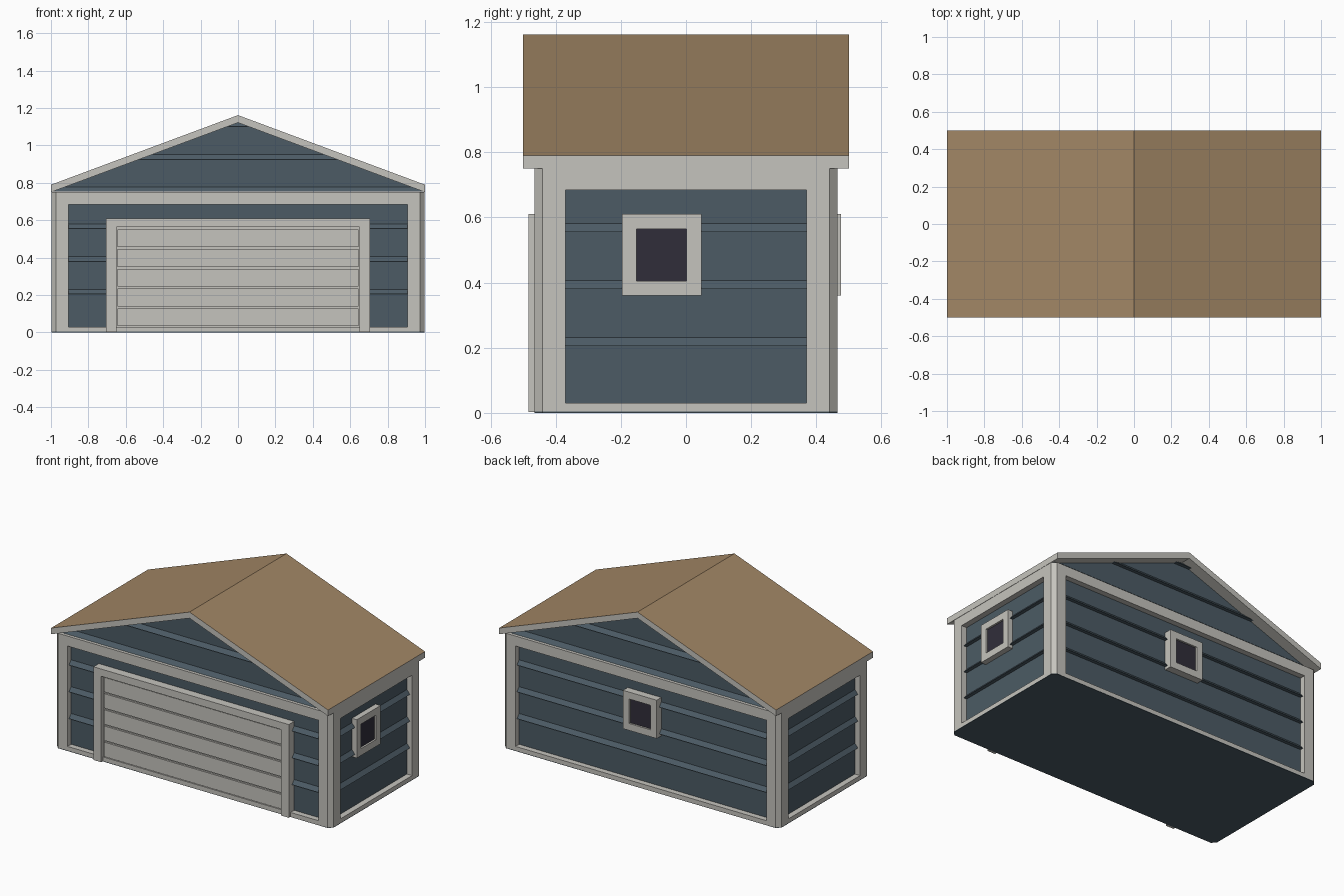
import bpy, bmesh
from mathutils import Vector

if "Cube" in bpy.data.objects:
    bpy.data.objects.remove(bpy.data.objects["Cube"], do_unlink=True)


def material(name, rgb):
    m = bpy.data.materials.new(name)
    m.use_nodes = True
    m.diffuse_color = (*rgb, 1)
    m.node_tree.nodes["Principled BSDF"].inputs["Base Color"].default_value = (*rgb, 1)
    return m


SIDING = material("slate blue siding", (0.072, 0.105, 0.13))
TRIM = material("off white trim", (0.56, 0.55, 0.51))
ROOF = material("tan roofing", (0.36, 0.24, 0.13))
GLASS = material("dark glass", (0.03, 0.027, 0.042))


def finish(name, bm, *mats):
    bmesh.ops.recalc_face_normals(bm, faces=bm.faces)
    mesh = bpy.data.meshes.new(name)
    bm.to_mesh(mesh)
    bm.free()
    for m in mats:
        mesh.materials.append(m)
    ob = bpy.data.objects.new(name, mesh)
    bpy.context.collection.objects.link(ob)
    return ob


def loft(rings):
    """Skin a stack of closed rings and cap both ends."""
    bm = bmesh.new()
    loops = [[bm.verts.new(p) for p in ring] for ring in rings]
    n = len(loops[0])
    for a, b in zip(loops, loops[1:]):
        for i in range(n):
            j = (i + 1) % n
            bm.faces.new((a[i], a[j], b[j], b[i]))
    bm.faces.new(loops[0])
    bm.faces.new(loops[-1])
    return bm


def prism(name, outline, z0, z1, mat):
    return finish(name, loft([[(x, y, z) for x, y in outline] for z in (z0, z1)]), mat)


def box(name, x, y, z, mat):
    outline = [(x[0], y[0]), (x[1], y[0]), (x[1], y[1]), (x[0], y[1])]
    return prism(name, outline, z[0], z[1], mat)


def rectangle(hx, hy, z):
    return [(-hx, -hy, z), (hx, -hy, z), (hx, hy, z), (-hx, hy, z)]


def boards(hx, hy, starts, top, lip_x, lip_y, lip_first):
    """Clapboards: each board flares out at its bottom edge."""
    rings = []
    for i, z in enumerate(starts):
        if i:
            rings.append(rectangle(hx, hy, z))
        if i or lip_first:
            rings.append(rectangle(hx + lip_x, hy + lip_y, z))
            rings.append(rectangle(hx, hy, z + 0.026))
        else:
            rings.append(rectangle(hx, hy, z))
    rings.append(rectangle(hx, hy, top))
    return loft(rings)


# Body: floor slab, clapboard walls, clapboard gables
W, D, EAVE, RIDGE, THICK = 0.998, 0.465, 0.75, 1.122, 0.04
CH = 0.025
floor = [(sx * x, sy * y) for sx, sy, pts in (
    (1, 1, ((W, D - CH), (W - CH, D))), (-1, 1, ((W - CH, D), (W, D - CH))),
    (-1, -1, ((W, D - CH), (W - CH, D))), (1, -1, ((W - CH, D), (W, D - CH)))) for x, y in pts]
prism("floor_slab", floor, 0, 0.004, SIDING)

finish("wall_siding", boards(0.96, 0.428, [0.003, 0.205, 0.38, 0.555], EAVE - 0.005,
                             0.022, 0.022, False), SIDING)
gable = boards(0.99, 0.428, [EAVE + 0.003, 0.925, 1.1], 1.15, 0, 0.022, True)
for s in (-1, 1):
    geom = gable.verts[:] + gable.edges[:] + gable.faces[:]
    bmesh.ops.bisect_plane(gable, geom=geom, plane_co=(0, 0, RIDGE + 0.004),
                           plane_no=Vector((s * (RIDGE - EAVE), 0, 1)), clear_outer=True)
finish("gable_siding", gable, SIDING)

# Roof: one folded slab, tan on top and trim on edges and soffit
section = [(-1, EAVE + THICK), (0, RIDGE + THICK), (1, EAVE + THICK),
           (1, EAVE), (0, RIDGE), (-1, EAVE)]
roof = finish("roof", loft([[(x, y, z) for x, z in section] for y in (-0.5, 0.5)]), TRIM, ROOF)
for p in roof.data.polygons:
    p.material_index = int(p.normal.z > 0.5)

# Corner posts with a chamfered outer edge
post = [(0.905, D), (W - CH, D), (W, D - CH), (W, 0.37), (0.94, 0.37), (0.94, 0.41), (0.905, 0.41)]
for sx, side in ((-1, "right"), (1, "left")):
    for sy, end in ((-1, "front"), (1, "back")):
        prism(f"{end}_{side}_corner_post", [(sx * x, sy * y) for x, y in post], 0.002, EAVE, TRIM)

# Top and bottom rails on all four walls
for label, z in (("top", (0.685, EAVE)), ("bottom", (0.002, 0.03))):
    for s, end in ((-1, "front"), (1, "back")):
        box(f"{end}_{label}_rail", (-0.905, 0.905), sorted((s * 0.4, s * D)), z, TRIM)
    for s, side in ((-1, "right"), (1, "left")):
        box(f"{side}_{label}_rail", sorted((s * 0.94, s * W)), (-0.37, 0.37), z, TRIM)

# Garage door: frame, backing and five panels
for s, side in ((-1, "right"), (1, "left")):
    box(f"door_{side}_jamb", sorted((s * 0.65, s * 0.705)), (-0.483, -0.42), (0.002, 0.61), TRIM)
box("door_header", (-0.65, 0.65), (-0.483, -0.42), (0.563, 0.61), TRIM)
box("door_backing", (-0.65, 0.65), (-0.452, -0.42), (0.03, 0.563), TRIM)
PITCH = 0.1055
for i in range(5):
    z = 0.034 + i * PITCH
    box(f"door_panel_{i + 1}", (-0.643, 0.643), (-0.464, -0.44), (z, z + PITCH - 0.011), TRIM)


# Windows: four-sided casing round a recessed pane
def window(name, centre, place):
    lo, hi, inner = 0.36, 0.61, 0.045
    half = 0.122

    def part(label, u, depth, z, mat):
        box(f"{name}_{label}", *place(u, depth), z, mat)

    a, b = centre - half, centre + half
    deep = (-0.02, 0.036)
    part("sill", (a, b), deep, (lo, lo + inner), TRIM)
    part("head", (a, b), deep, (hi - inner, hi), TRIM)
    part("near_casing", (a, a + inner), deep, (lo + inner, hi - inner), TRIM)
    part("far_casing", (b - inner, b), deep, (lo + inner, hi - inner), TRIM)
    part("pane", (a + inner, b - inner), (0.01, 0.024), (lo + inner, hi - inner), GLASS)


window("left_window", -0.075, lambda u, d: ((0.96 + d[0], 0.96 + d[1]), u))
window("back_window", 0, lambda u, d: (u, (0.44 + d[0], 0.44 + d[1])))
